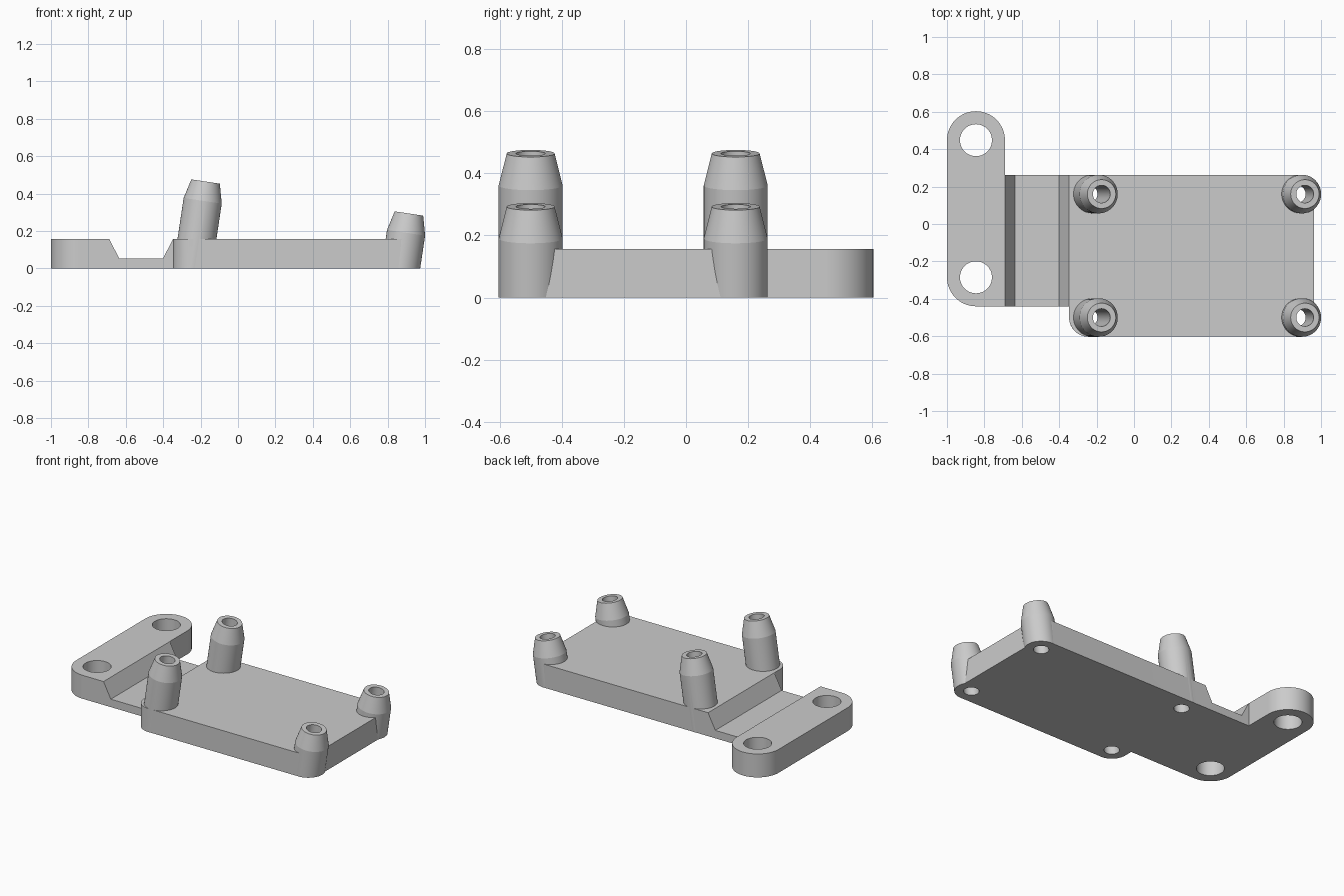
import bpy
import bmesh
from math import atan, cos, sin, pi, radians
from mathutils import Matrix, Vector

cube = bpy.data.objects.get("Cube")
if cube:
    bpy.data.objects.remove(cube, do_unlink=True)

grey = bpy.data.materials.new("plain grey")
grey.use_nodes = True
colour = (0.6, 0.6, 0.6, 1)
grey.diffuse_color = colour
grey.node_tree.nodes["Principled BSDF"].inputs["Base Color"].default_value = colour

THICK = 0.157
TILT = atan(0.15)
POST_R, TIP_R, HOLE_R, TAPER = 0.103, 0.077, 0.047, 0.104
BAR_X, BAR_R, BAR_HOLE_R = -0.845, 0.155, 0.0855
BAR_BACK, BAR_FRONT = 0.448, -0.285


def make_object(name, bm):
    bmesh.ops.recalc_face_normals(bm, faces=bm.faces)
    mesh = bpy.data.meshes.new(name)
    bm.to_mesh(mesh)
    bm.free()
    mesh.materials.append(grey)
    obj = bpy.data.objects.new(name, mesh)
    bpy.context.collection.objects.link(obj)
    return obj


def arc(cx, cy, r, start, end, steps):
    angles = [radians(start + (end - start) * i / steps) for i in range(steps + 1)]
    return [(cx + r * cos(a), cy + r * sin(a)) for a in angles]


def prism(name, outline, offset, to_3d):
    """Extrude a flat outline along the given offset."""
    bm = bmesh.new()
    face = bm.faces.new([bm.verts.new(to_3d(*p)) for p in outline])
    moved = bmesh.ops.extrude_face_region(bm, geom=[face])["geom"]
    verts = [v for v in moved if isinstance(v, bmesh.types.BMVert)]
    bmesh.ops.translate(bm, verts=verts, vec=Vector(offset))
    return make_object(name, bm)


def turned(name, profile, matrix, sides=64):
    """Stack rings of (radius, height) along an axis and cap both ends."""
    bm = bmesh.new()
    rings = []
    for r, h in profile:
        rings.append([bm.verts.new(matrix @ Vector((x, y, h)))
                      for x, y in arc(0, 0, r, 0, 360, sides)[:-1]])
    for low, high in zip(rings, rings[1:]):
        for i in range(sides):
            j = (i + 1) % sides
            bm.faces.new((low[i], low[j], high[j], high[i]))
    bm.faces.new(rings[0])
    bm.faces.new(rings[-1])
    return make_object(name, bm)


def combine(target, tool, operation):
    """Apply a boolean and remove the tool."""
    tool.hide_render = True
    mod = target.modifiers.new(operation.lower(), "BOOLEAN")
    mod.operation, mod.object, mod.solver = operation, tool, "EXACT"
    graph = bpy.context.evaluated_depsgraph_get()
    mesh = bpy.data.meshes.new_from_object(target.evaluated_get(graph))
    target.modifiers.clear()
    target.data = mesh
    bpy.data.objects.remove(tool, do_unlink=True)


# Plate and cross bar outline, anticlockwise from the plate's front left corner
CORNER = 0.102
LEFT, RIGHT, BACK, FRONT = -0.347, 0.962, 0.262, -0.602
outline = arc(LEFT + CORNER, FRONT + CORNER, CORNER, 180, 270, 16)
outline += arc(RIGHT - CORNER, FRONT + CORNER, CORNER, 270, 360, 16)
outline += arc(RIGHT - CORNER, BACK - CORNER, CORNER, 0, 90, 16)
outline += [(BAR_X + BAR_R, BACK)]
outline += arc(BAR_X, BAR_BACK, BAR_R, 0, 180, 32)
outline += arc(BAR_X, BAR_FRONT, BAR_R, 180, 270, 16)
outline += [(LEFT, BAR_FRONT - BAR_R)]
bracket = prism("mounting_bracket", outline, (0, 0, THICK), lambda x, y: (x, y, 0))

# Sloped-sided channel between the bar and the plate
slope = 0.054 / 0.104
top = 0.3
rise = (top - 0.053) * slope
channel = [(-0.635, 0.053), (-0.401, 0.053), (-0.401 + rise, top), (-0.635 - rise, top)]
combine(bracket, prism("channel_cutter", channel, (0, 2, 0),
                       lambda x, z: (x, -1, z)), "DIFFERENCE")

# Leaning posts: (x at the floor, height of the tip centre)
posts = [(x, y, tip) for x, tip in ((-0.243, 0.464), (0.870, 0.293))
         for y in (-0.5, 0.16)]
for x, y, tip in posts:
    axis = Matrix.Translation((x, y, 0)) @ Matrix.Rotation(TILT, 4, "Y")
    length = tip / cos(TILT)
    post = turned("post", [(POST_R, -0.1), (POST_R, length - TAPER), (TIP_R, length)], axis)
    combine(bracket, post, "UNION")

# Trim the posts level with the floor
floor = [(-2, -1), (2, -1), (2, 0), (-2, 0)]
combine(bracket, prism("floor_cutter", floor, (0, 4, 0), lambda x, z: (x, -2, z)), "DIFFERENCE")

# Bores through the posts and bolt holes through the bar
for x, y, tip in posts:
    axis = Matrix.Translation((x, y, 0)) @ Matrix.Rotation(TILT, 4, "Y")
    combine(bracket, turned("bore_cutter", [(HOLE_R, -0.2), (HOLE_R, 1)], axis), "DIFFERENCE")
for y in (BAR_BACK, BAR_FRONT):
    place = Matrix.Translation((BAR_X, y, 0))
    combine(bracket, turned("bolt_cutter", [(BAR_HOLE_R, -0.2), (BAR_HOLE_R, 1)], place), "DIFFERENCE")

# Smooth the round walls, keep the machined edges crisp
bpy.ops.object.select_all(action="DESELECT")
bracket.select_set(True)
bpy.context.view_layer.objects.active = bracket
bpy.ops.object.shade_smooth_by_angle(angle=radians(10))
weighted = bracket.modifiers.new("weighted normals", "WEIGHTED_NORMAL")
weighted.keep_sharp = True
